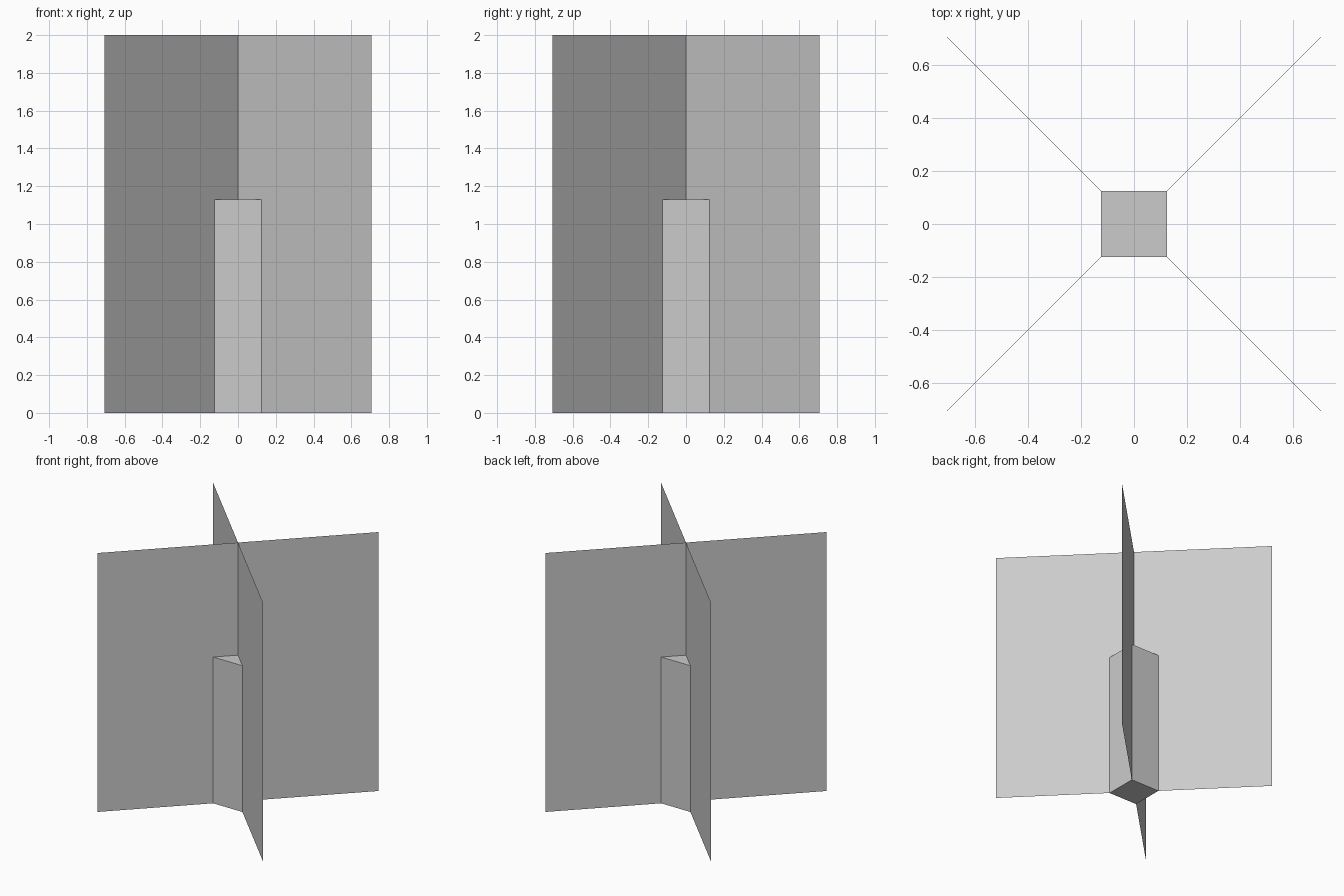
import bpy
from math import radians

if "Cube" in bpy.data.objects:
    bpy.data.objects.remove(bpy.data.objects["Cube"])

# Two crossed square foliage cards, standing on the diagonals
for name, angle in (("card_a", 45), ("card_b", -45)):
    bpy.ops.mesh.primitive_plane_add(size=2, location=(0, 0, 1),
                                     rotation=(radians(90), 0, radians(angle)))
    bpy.context.object.name = name

# Square central trunk
width, height = 0.25, 1.13
bpy.ops.mesh.primitive_cube_add(size=1, location=(0, 0, height / 2))
trunk = bpy.context.object
trunk.name = "trunk"
trunk.scale = (width, width, height)
